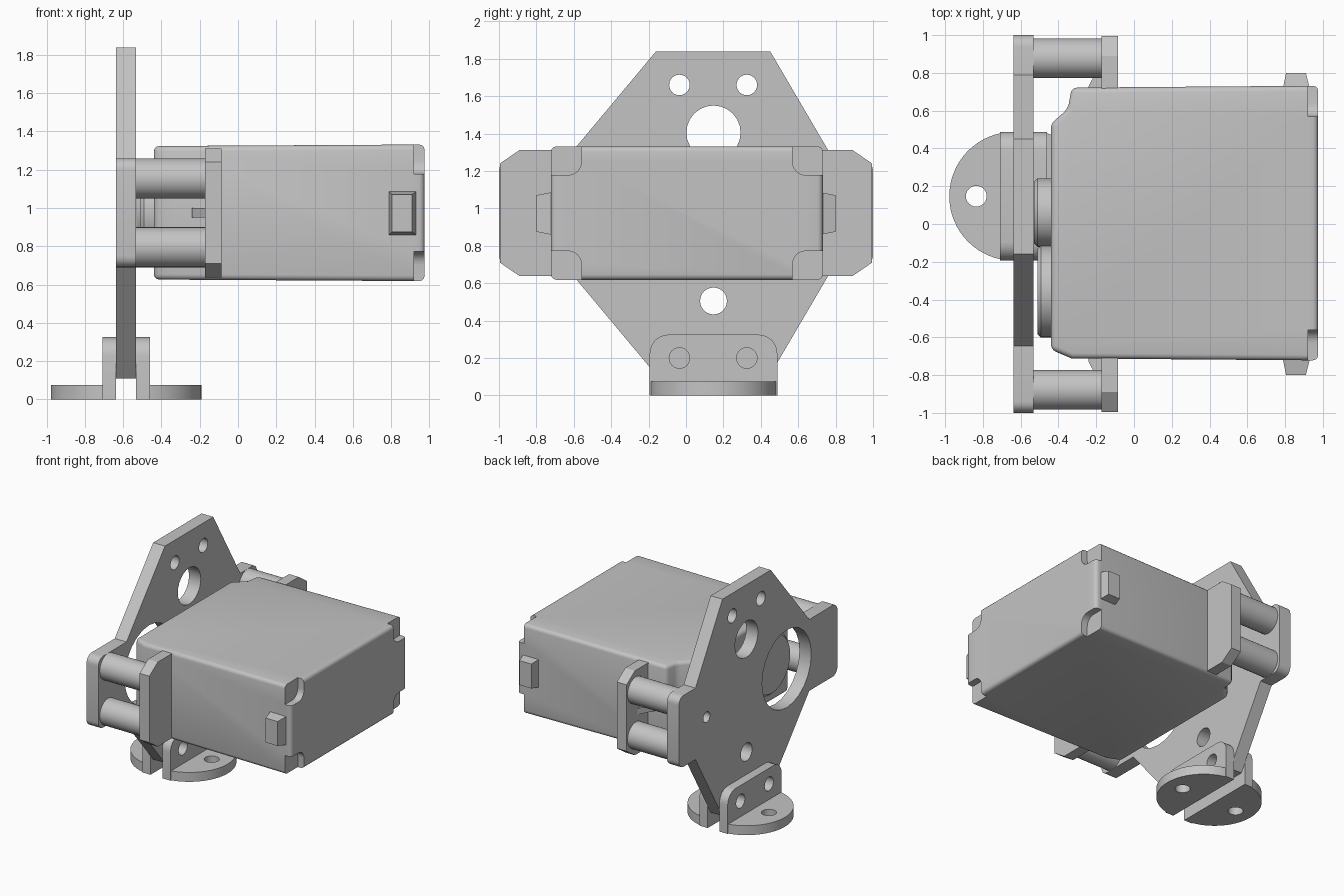
import bpy, bmesh, math
from mathutils import Vector

if "Cube" in bpy.data.objects:
    bpy.data.objects.remove(bpy.data.objects["Cube"], do_unlink=True)

grey = bpy.data.materials.new("plain_grey")
grey.use_nodes = True
colour = (0.55, 0.55, 0.55, 1)
grey.diffuse_color = colour
grey.node_tree.nodes["Principled BSDF"].inputs["Base Color"].default_value = colour

MID_Z = 0.975      # axis height of the motor
BRACKET_Y = 0.147  # centre of the foot brackets
PLATE_X = -0.585   # middle of the mounting plate


def place(axis, u, v, w):
    """Profile (u, v) with depth w: along x the profile is (y, z), along z it is (x, y)."""
    return (w, u, v) if axis == 'x' else (u, v, w)


def loft(name, axis, low, high, lo, hi):
    """Solid between two matching profiles."""
    bm = bmesh.new()
    a = [bm.verts.new(place(axis, u, v, lo)) for u, v in low]
    b = [bm.verts.new(place(axis, u, v, hi)) for u, v in high]
    bm.faces.new(a)
    bm.faces.new(b)
    for i in range(len(a)):
        j = (i + 1) % len(a)
        bm.faces.new((a[i], a[j], b[j], b[i]))
    bmesh.ops.recalc_face_normals(bm, faces=bm.faces)
    mesh = bpy.data.meshes.new(name)
    bm.to_mesh(mesh)
    bm.free()
    ob = bpy.data.objects.new(name, mesh)
    bpy.context.collection.objects.link(ob)
    mesh.materials.append(grey)
    return ob


def prism(name, axis, pts, lo, hi):
    return loft(name, axis, pts, pts, lo, hi)


def circle(u, v, r, n=32):
    return [(u + r * math.cos(math.tau * i / n), v + r * math.sin(math.tau * i / n)) for i in range(n)]


def box(u0, u1, v0, v1):
    return [(u0, v0), (u1, v0), (u1, v1), (u0, v1)]


def rounded(pts, radii, n=6):
    """Round the chosen corners of a profile."""
    out = []
    for i, p in enumerate(pts):
        if i not in radii:
            out.append(p)
            continue
        c = Vector(p)
        a = c + (Vector(pts[i - 1]) - c).normalized() * radii[i]
        b = c + (Vector(pts[(i + 1) % len(pts)]) - c).normalized() * radii[i]
        for k in range(n + 1):
            t = math.pi / 2 * k / n
            q = c + (a - c) * (1 - math.sin(t)) + (b - c) * (1 - math.cos(t))
            out.append((q.x, q.y))
    return out


def apply_modifier(ob, mod):
    bpy.ops.object.select_all(action='DESELECT')
    bpy.context.view_layer.objects.active = ob
    ob.select_set(True)
    bpy.ops.object.modifier_apply(modifier=mod.name)


def cut(ob, cutter):
    cutter.hide_render = True
    mod = ob.modifiers.new("cut", 'BOOLEAN')
    mod.operation = 'DIFFERENCE'
    mod.solver = 'EXACT'
    mod.object = cutter
    apply_modifier(ob, mod)
    bpy.data.objects.remove(cutter, do_unlink=True)


def drill(ob, axis, holes, lo, hi):
    for u, v, r in holes:
        cut(ob, prism("drill", axis, circle(u, v, r, 24), lo, hi))


def smooth(ob):
    bpy.ops.object.select_all(action='DESELECT')
    bpy.context.view_layer.objects.active = ob
    ob.select_set(True)
    bpy.ops.object.shade_smooth_by_angle(angle=math.radians(32))


def flip_z(pts):
    return [(y, 2 * MID_Z - z) for y, z in reversed(pts)]


# Mounting plate: upper half outline mirrored downwards
upper = [(1.0, 1.26), (0.79, 1.26), (0.45, 1.84), (-0.16, 1.84), (-0.645, 1.26), (-1.0, 1.26)]
outline = upper + flip_z(upper)
plate = prism("mounting_plate", 'x', rounded(outline, {i: 0.06 for i in (0, 5, 6, 11)}), -0.637, -0.533)
drill(plate, 'x', [(-0.035, 1.66, 0.055), (0.325, 1.66, 0.055), (BRACKET_Y, 1.405, 0.145),
                   (BRACKET_Y, 0.505, 0.072), (0.65, MID_Z, 0.042), (-0.36, MID_Z, 0.31)], -0.8, -0.4)
smooth(plate)

# Motor body with rounded edges and a slight taper
body_low = [(-0.44, -0.665), (-0.33, -0.712), (0.975, -0.722), (0.975, 0.732),
            (-0.33, 0.722), (-0.35, 0.61), (-0.44, 0.53)]
body = prism("motor_body", 'z', body_low, 0.618, 1.332)
for v in body.data.vertices:
    if v.co.x < 0:
        v.co.z += 0.008 if v.co.z < MID_Z else -0.008
bev = body.modifiers.new("soft_edges", 'BEVEL')
bev.width = 0.028
bev.segments = 3
bev.limit_method = 'ANGLE'
bev.angle_limit = math.radians(25)
apply_modifier(body, bev)

# Screw recesses in the four end corners
for sy in (-1, 1):
    for sz in (-1, 1):
        corner = [(0.005 + sy * a, MID_Z + sz * b) for a, b in box(0.565, 0.9, 0.203, 0.6)]
        cut(body, prism("recess", 'x', rounded(corner, {0: 0.07}), 0.92, 1.1))
smooth(body)

# Motor flange with chamfered ends
flange_top = [(0.995, 1.24), (0.89, 1.312), (-0.89, 1.312), (-0.995, 1.24)]
prism("motor_flange", 'x', flange_top + flip_z(flange_top), -0.172, -0.086)

# Output boss and gear boss on the motor face
for name, y, r, tip in (("output_boss", -0.357, 0.245, -0.512), ("gear_boss", 0.06, 0.182, -0.53)):
    lip = 0.02
    smooth(prism(name, 'x', circle(y, MID_Z, r), tip + lip, -0.42))
    smooth(loft(name + "_lip", 'x', circle(y, MID_Z, r - lip), circle(y, MID_Z, r), tip, tip + lip))

for side, s in (("left", 1), ("right", -1)):
    # Standoffs between plate and flange
    for level, z in (("upper", 1.155), ("lower", 0.795)):
        smooth(prism(f"standoff_{level}_{side}", 'x', circle(s * 0.878, z, 0.105), -0.54, -0.165))
    # Small rib bracing the flange
    rib = [(-0.24, s * 0.70), (-0.24, s * 0.73), (-0.172, s * 0.86), (-0.172, s * 0.70)]
    prism("flange_rib_" + side, 'z', rib, MID_Z - 0.025, MID_Z + 0.025)
    # Tapered latch on the motor side
    latch = prism("latch_" + side, 'z', [(0.785, s * 0.70), (0.935, s * 0.70), (0.91, s * 0.80), (0.805, s * 0.80)],
                  0.855, 1.09)
    for v in latch.data.vertices:
        if abs(v.co.y) > 0.75:
            v.co.z += 0.02 if v.co.z < MID_Z else -0.02

# Pair of L-shaped feet, mirrored about the plate
half = 0.341
for name, s in (("outer", -1), ("inner", 1)):
    def fx(d):
        return PLATE_X + s * d
    wall = rounded(box(BRACKET_Y - half, BRACKET_Y + half, 0.0, 0.325), {2: 0.1, 3: 0.1})
    x0, x1 = sorted((fx(0.052), fx(0.124)))
    upright = prism(name + "_foot_upright", 'x', wall, x0, x1)
    drill(upright, 'x', [(-0.035, 0.2, 0.055), (0.325, 0.2, 0.055)], x0 - 0.1, x1 + 0.1)
    smooth(upright)
    arc = [(fx(0.052 + half * math.sin(math.pi * i / 32)), BRACKET_Y - half * math.cos(math.pi * i / 32))
           for i in range(33)]
    base = prism(name + "_foot_base", 'z', arc, 0.0, 0.075)
    drill(base, 'z', [(fx(0.25), BRACKET_Y, 0.055)], -0.1, 0.2)
    smooth(base)
